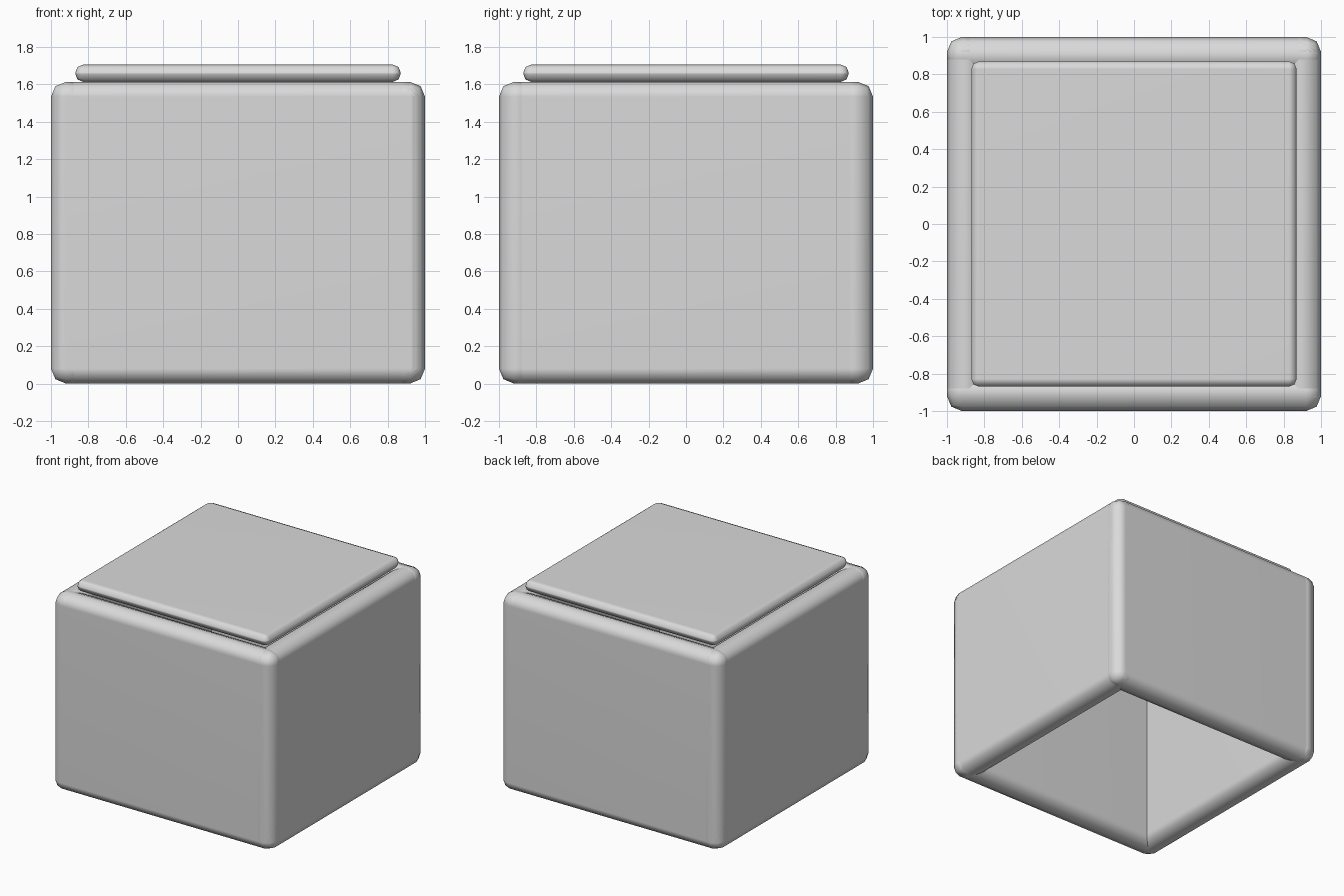
import bpy
import bmesh
from math import radians

cube = bpy.data.objects.get("Cube")
if cube:
    bpy.data.objects.remove(cube, do_unlink=True)

# One plain grey for every part
grey = bpy.data.materials.new("light_grey")
grey.use_nodes = True
colour = (0.7, 0.7, 0.7, 1.0)
grey.diffuse_color = colour
grey.node_tree.nodes["Principled BSDF"].inputs["Base Color"].default_value = colour


def rounded_slab(name, size, centre, radius):
    """Slab with rounded edges, smooth corners and flat-looking sides."""
    bm = bmesh.new()
    bmesh.ops.create_cube(bm, size=1)
    bmesh.ops.scale(bm, vec=size, verts=bm.verts)
    bmesh.ops.bevel(bm, geom=bm.edges[:], offset=radius, segments=2,
                    profile=0.5, affect="EDGES")
    mesh = bpy.data.meshes.new(name)
    bm.to_mesh(mesh)
    bm.free()
    mesh.materials.append(grey)
    slab = bpy.data.objects.new(name, mesh)
    slab.location = centre
    bpy.context.collection.objects.link(slab)

    bpy.ops.object.select_all(action="DESELECT")
    slab.select_set(True)
    bpy.context.view_layer.objects.active = slab
    bpy.ops.object.shade_smooth_by_angle(angle=radians(60))
    slab.modifiers.new("flat_sides", "WEIGHTED_NORMAL").keep_sharp = True


HEIGHT = 1.613
WALL = 0.2
ROUND = 0.08
offset = 1 - WALL / 2

# Four thick walls that overlap at the corners, open underneath
for side, sign in (("front", -1), ("back", 1)):
    rounded_slab(side + "_wall", (2, WALL, HEIGHT), (0, sign * offset, HEIGHT / 2), ROUND)
for side, sign in (("right", -1), ("left", 1)):
    rounded_slab(side + "_wall", (WALL, 2, HEIGHT), (sign * offset, 0, HEIGHT / 2), ROUND)

# Thin lid resting on the walls
LID = 0.092
rounded_slab("lid", (1.74, 1.74, LID), (0, 0, HEIGHT + LID / 2), 0.042)
